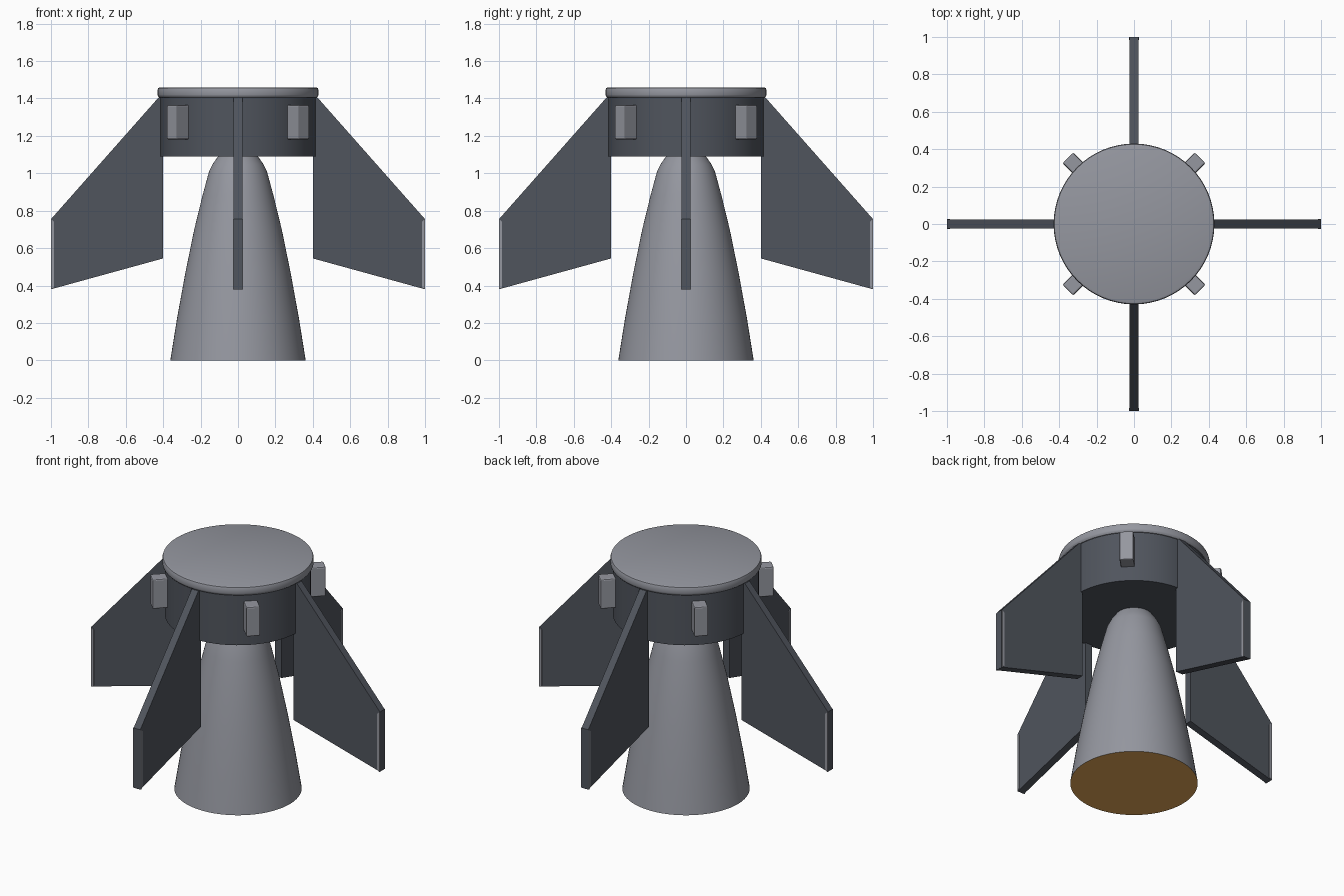
import bpy, bmesh, math
from mathutils import Matrix

cube = bpy.data.objects.get("Cube")
if cube:
    bpy.data.objects.remove(cube, do_unlink=True)


def material(name, rgb):
    m = bpy.data.materials.new(name)
    m.use_nodes = True
    m.diffuse_color = (*rgb, 1)
    m.node_tree.nodes["Principled BSDF"].inputs["Base Color"].default_value = (*rgb, 1)
    return m


steel = material("light steel", (0.30, 0.31, 0.35))
gunmetal = material("dark gunmetal", (0.08, 0.09, 0.11))
glow = material("amber glow", (0.80, 0.40, 0.10))


def finish(bm, name, mats, smooth=False, angle=0.0, bevel=0.0):
    bmesh.ops.recalc_face_normals(bm, faces=bm.faces)
    if bevel:
        bmesh.ops.bevel(bm, geom=bm.edges[:], offset=bevel, segments=2,
                        profile=0.5, affect='EDGES')
    bmesh.ops.rotate(bm, verts=bm.verts, matrix=Matrix.Rotation(angle, 3, 'Z'))
    mesh = bpy.data.meshes.new(name)
    bm.to_mesh(mesh)
    bm.free()
    obj = bpy.data.objects.new(name, mesh)
    bpy.context.collection.objects.link(obj)
    for m in mats:
        mesh.materials.append(m)
    if smooth:
        bpy.ops.object.select_all(action='DESELECT')
        obj.select_set(True)
        bpy.context.view_layer.objects.active = obj
        bpy.ops.object.shade_smooth_by_angle(angle=math.radians(35))
    return obj


def lathe(name, profile, mats, sides=64, bottom_mat=0):
    """Closed solid of revolution from (radius, height) points, bottom to top."""
    bm = bmesh.new()
    rings = []
    for r, z in profile:
        rings.append([bm.verts.new((r * math.cos(a), r * math.sin(a), z))
                      for a in (2 * math.pi * i / sides for i in range(sides))])
    for low, high in zip(rings, rings[1:]):
        for i in range(sides):
            j = (i + 1) % sides
            bm.faces.new((low[i], low[j], high[j], high[i]))
    bm.faces.new(rings[0]).material_index = bottom_mat
    bm.faces.new(rings[-1])
    return finish(bm, name, mats, smooth=True)


def plate(name, outline, thickness, mat, angle):
    """Upright plate from an (x, z) outline, turned about the centre line."""
    bm = bmesh.new()
    a, b = [[bm.verts.new((x, y, z)) for x, z in outline]
            for y in (-thickness / 2, thickness / 2)]
    bm.faces.new(a)
    bm.faces.new(b)
    for i in range(len(a)):
        j = (i + 1) % len(a)
        bm.faces.new((a[i], a[j], b[j], b[i]))
    return finish(bm, name, [mat], angle=angle)


def block(name, centre, size, mat, angle, bevel):
    bm = bmesh.new()
    bmesh.ops.create_cube(bm, size=1)
    bmesh.ops.scale(bm, vec=size, verts=bm.verts)
    bmesh.ops.translate(bm, vec=centre, verts=bm.verts)
    return finish(bm, name, [mat], angle=angle, bevel=bevel)


# Bell nozzle with glowing exhaust disc
lathe("nozzle", [(0.362, 0), (0.325, 0.23), (0.281, 0.47), (0.234, 0.7),
                 (0.19, 0.88), (0.155, 1.01), (0.135, 1.05), (0.10, 1.10)],
      [steel, glow], bottom_mat=1)

# Mounting collar and rounded cap
lathe("collar", [(0.415, 1.09), (0.415, 1.41)], [gunmetal])
lathe("cap", [(0.42, 1.405), (0.428, 1.413), (0.43, 1.42), (0.43, 1.445),
              (0.426, 1.456), (0.415, 1.46)], [steel])

# Four swept fins with edge strips, and four thruster blocks between them
for k, side in enumerate(("left", "back", "right", "front")):
    turn = k * math.pi / 2
    plate(side + "_fin", [(0.40, 0.545), (1.0, 0.38), (1.0, 0.755),
                          (0.425, 1.405), (0.40, 1.405)], 0.046, gunmetal, turn)
    plate(side + "_fin_edge", [(0.983, 0.392), (0.999, 0.38), (0.999, 0.755),
                               (0.983, 0.74)], 0.054, steel, turn)
    block("thruster_block_" + str(k + 1), (0.44, 0, 1.273), (0.12, 0.08, 0.185),
          steel, turn + math.pi / 4, 0.008)
